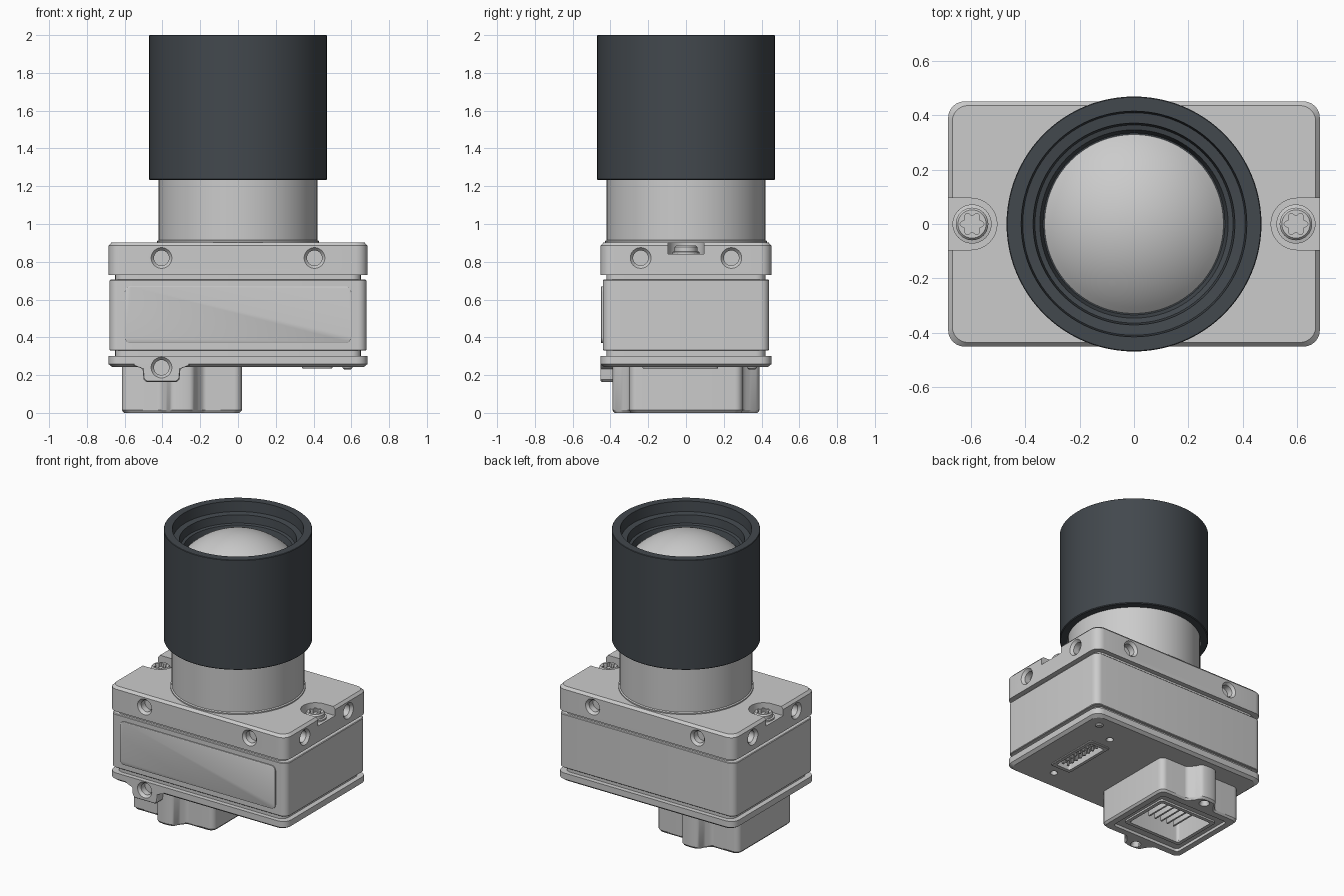
import bpy, bmesh
from math import pi, sin, cos
from mathutils import Matrix, Vector

if "Cube" in bpy.data.objects:
    bpy.data.objects.remove(bpy.data.objects["Cube"])


def finish(name, bm, mat=None):
    bmesh.ops.remove_doubles(bm, verts=bm.verts, dist=1e-5)
    bmesh.ops.recalc_face_normals(bm, faces=bm.faces)
    if mat:
        bm.transform(mat)
    me = bpy.data.meshes.new(name)
    bm.to_mesh(me)
    bm.free()
    ob = bpy.data.objects.new(name, me)
    bpy.context.collection.objects.link(ob)
    return ob


def skin(bm, rings):
    """Bridge consecutive closed rings of points, capping both ends."""
    vs = [[bm.verts.new(p) for p in r] for r in rings]
    n = len(vs[0])
    for a, b in zip(vs, vs[1:]):
        for i in range(n):
            bm.faces.new((a[i], a[(i + 1) % n], b[(i + 1) % n], b[i]))
    bm.faces.new(vs[0])
    bm.faces.new(vs[-1])


def loft(name, outline, levels, loc=(0, 0, 0), rot=None):
    """Stack an outline at (inset, z) levels."""
    hx = max(abs(p[0]) for p in outline)
    hy = max(abs(p[1]) for p in outline)
    bm = bmesh.new()
    skin(bm, [[(x * (hx - i) / hx, y * (hy - i) / hy, z) for x, y in outline]
              for i, z in levels])
    return finish(name, bm, Matrix.Translation(loc) @ (rot or Matrix()))


def lathe(name, profile, loc=(0, 0, 0), rot=None, segs=72):
    bm = bmesh.new()
    skin(bm, [[(max(r, 1e-4) * cos(2 * pi * i / segs), max(r, 1e-4) * sin(2 * pi * i / segs), z)
               for i in range(segs)] for r, z in profile])
    return finish(name, bm, Matrix.Translation(loc) @ (rot or Matrix()))


def rrect(hx, hy, r, n=6):
    pts = []
    for k, (sx, sy) in enumerate(((1, 1), (-1, 1), (-1, -1), (1, -1))):
        for i in range(n + 1):
            a = pi / 2 * (k + i / n)
            pts.append((sx * (hx - r) + r * cos(a), sy * (hy - r) + r * sin(a)))
    return pts


def cut(target, cutters):
    bpy.context.view_layer.objects.active = target
    for c in cutters:
        m = target.modifiers.new("cut", 'BOOLEAN')
        m.operation, m.solver, m.object = 'DIFFERENCE', 'EXACT', c
        bpy.ops.object.modifier_apply(modifier=m.name)


def discard(cutters):
    for c in cutters:
        bpy.data.objects.remove(c)


def hole(loc, direction, r=0.04, rim=0.055, depth=0.06):
    """Countersunk blind hole cutter whose mouth faces along direction."""
    rot = Vector(direction).to_track_quat('Z', 'Y').to_matrix().to_4x4()
    return lathe("cutter", [(0, -depth), (r, -depth), (r, -0.018), (rim, 0), (rim, 0.03), (0, 0.03)],
                 loc, rot, 32)


FRONT = Matrix.Rotation(pi / 2, 4, 'X')  # local z points to -y

# Housing: core, middle block and the two plates
loft("housing_core", rrect(0.65, 0.42, 0.05), [(0, 0.28), (0, 0.75)])
loft("middle_block", rrect(0.68, 0.44, 0.045), [(0.004, 0.33), (0, 0.334), (0, 0.701), (0.004, 0.705)])
loft("front_panel", rrect(0.6, 0.15, 0.03), [(0, 0.43), (0, 0.448), (0.003, 0.45)], (0, 0, 0.52), FRONT)
top = loft("top_plate", rrect(0.685, 0.452, 0.06), [(0, 0.73), (0, 0.885), (0.015, 0.902)])
base = loft("bottom_plate", rrect(0.685, 0.452, 0.06), [(0.02, 0.242), (0, 0.258), (0, 0.30)])

# Mounting holes in the top plate and open screw notches at both ends
cutters = []
for s in (-1, 1):
    for t in (-1, 1):
        cutters.append(hole((t * 0.405, s * 0.452, 0.82), (0, s, 0)))
        cutters.append(hole((s * 0.685, t * 0.24, 0.82), (s, 0, 0)))
    arc = [(-s * 0.095 * cos(a), 0.095 * sin(a)) for a in [pi / 2 - pi * i / 16 for i in range(17)]]
    cutters.append(loft("cutter", arc + [(s * 0.15, -0.095), (s * 0.15, 0.095)],
                        [(0, 0.842), (0, 0.95)], (s * 0.6, 0, 0)))
cut(top, cutters)
discard(cutters)

# Star-drive screws in the notches
for side, s in (("left", -1), ("right", 1)):
    screw = lathe(side + "_screw", [(0, 0.83), (0.072, 0.83), (0.072, 0.852), (0.06, 0.855),
                                    (0.06, 0.877), (0.052, 0.886), (0, 0.886)], (s * 0.597, 0, 0), segs=40)
    star = [((0.037 + 0.007 * cos(6 * a)) * cos(a), (0.037 + 0.007 * cos(6 * a)) * sin(a))
            for a in [2 * pi * i / 48 for i in range(48)]]
    c = [loft("cutter", star, [(0, 0.86), (0, 0.92)], (s * 0.597, 0, 0))]
    cut(screw, c)
    discard(c)

# Lens barrel, hood and glass
lathe("lens_neck", [(0, 0.88), (0.428, 0.88), (0.428, 0.91), (0.42, 0.915), (0.42, 1.26), (0, 1.26)])
hood = lathe("lens_hood", [(0, 1.232), (0.465, 1.232), (0.47, 1.237), (0.47, 1.997), (0.467, 2.0),
                           (0.416, 2.0), (0.41, 1.93), (0.372, 1.925), (0.365, 1.87), (0.347, 1.865),
                           (0.335, 1.825), (0, 1.82)], segs=96)
dark = bpy.data.materials.new("dark_coating")
dark.diffuse_color = (0.055, 0.065, 0.075, 1)
dark.use_nodes = True
dark.node_tree.nodes["Principled BSDF"].inputs["Base Color"].default_value = dark.diffuse_color
hood.data.materials.append(dark)
R, zc = 0.47, 1.495
lathe("lens_glass", [(0, 1.81), (0.33, 1.81)] +
      [(R * sin(a), zc + R * cos(a)) for a in [0.778 * (1 - i / 12) for i in range(13)]])

# Connector boss under the left half, with a rounded ear on front and back
HX, HY = 0.3175, 0.3


def ear(sign):
    pts = []
    for i in range(25):
        x = -0.13 + 0.26 * i / 24
        t = min(1, max(0, (0.125 - abs(x)) / 0.075))
        y = HY + 0.065 * t * t * (3 - 2 * t) + 0.025 * max(0, 1 - (x / 0.075) ** 2) ** 0.5
        pts.append((-sign * x, sign * y))
    return pts


corners = rrect(HX, HY, 0.04)
boss = loft("connector_boss", corners[:7] + ear(1) + corners[7:21] + ear(-1) + corners[21:],
            [(0.012, 0), (0, 0.014), (0, 0.26)], (-0.2975, 0, 0))
cutters = [loft("cutter", rrect(0.265, 0.245, 0.025), [(0, -0.05), (0, 0.02)], (-0.2975, 0, 0)),
           loft("cutter", rrect(0.2, 0.16, 0.02), [(0, -0.05), (0, 0.2)], (-0.2975, 0, 0))]
cutters += [hole((-0.2975, s * 0.338, 0), (0, 0, -1), 0.025, 0.034) for s in (-1, 1)]
cut(boss, cutters)
discard(cutters)

# Raised lip round the boss opening
lip = loft("boss_opening_lip", rrect(0.225, 0.185, 0.02), [(0, 0.008), (0, 0.03)], (-0.2975, 0, 0))
c = [loft("cutter", rrect(0.2, 0.16, 0.015), [(0, -0.02), (0, 0.06)], (-0.2975, 0, 0))]
cut(lip, c)
discard(c)

# Contact blades inside the boss
for i in range(5):
    loft("contact_blade", rrect(0.006, 0.09, 0.004, 2), [(0, 0.06), (0, 0.21)], (-0.40 + 0.05 * i, 0, 0))

# Small front tab carrying the lower mounting hole
tab_outline = [(-0.15, 0.04), (-0.15, 0.01), (-0.10, -0.01), (-0.095, -0.065), (-0.08, -0.08),
               (0.08, -0.08), (0.095, -0.065), (0.10, -0.01), (0.15, 0.01), (0.15, 0.04)]
tab = loft("front_tab", tab_outline, [(0, 0.25), (0, 0.445), (0.006, 0.452)], (-0.405, 0, 0.243), FRONT)

# Service port, its fixing holes and the tab hole
tab_hole = hole((-0.405, -0.452, 0.24), (0, -1, 0))
cutters = [tab_hole, loft("cutter", rrect(0.055, 0.17, 0.015), [(0, 0.2), (0, 0.285)], (0.42, -0.03, 0))]
cutters += [hole((0.41, y, 0.242), (0, 0, -1), 0.018, 0.024, 0.04) for y in (-0.3, 0.25)]
cut(base, cutters)
cut(tab, [tab_hole])
frame = loft("port_frame", rrect(0.08, 0.2, 0.02), [(0.004, 0.234), (0, 0.238), (0, 0.25)], (0.42, -0.03, 0))
cut(frame, [cutters[1]])
discard(cutters)
for i in range(8):
    for x in (0.4, 0.44):
        loft("port_pin", rrect(0.007, 0.007, 0.002, 1), [(0, 0.245), (0, 0.29)], (x, -0.17 + 0.04 * i, 0))

# Small base screw in the back right corner
lathe("base_screw", [(0, 0.25), (0.026, 0.25), (0.026, 0.238), (0.018, 0.231), (0, 0.231)],
      (0.58, 0.35, 0), segs=24)

bpy.ops.object.select_all(action='SELECT')
bpy.ops.object.shade_smooth_by_angle(angle=0.5)
